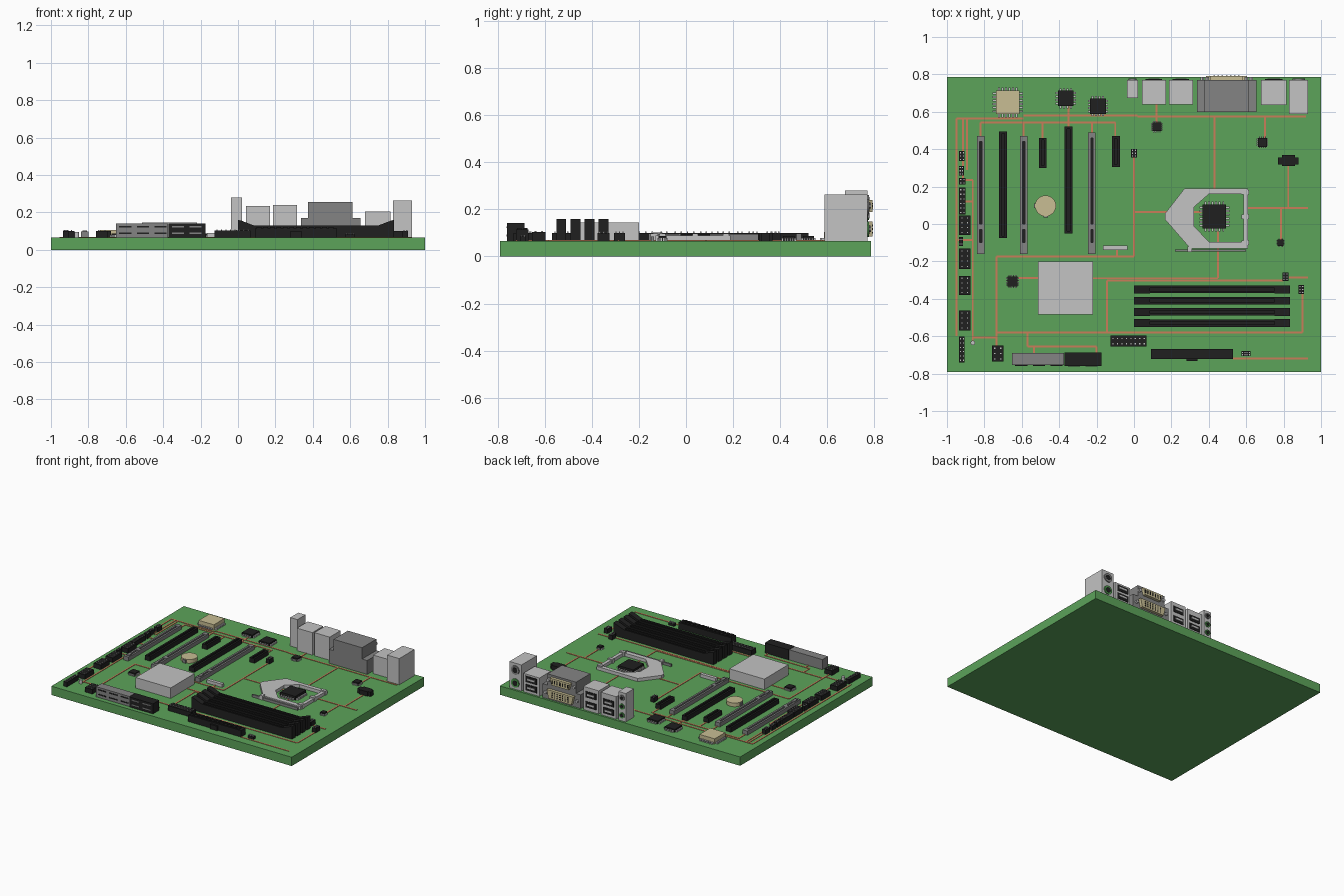
import bpy, bmesh
from math import radians
from mathutils import Matrix, Vector

cube = bpy.data.objects.get("Cube")
if cube:
    bpy.data.objects.remove(cube, do_unlink=True)

TOP = 0.066    # upper surface of the board
REAR = 0.77    # plane of the rear ports


def material(name, hexcode):
    """Flat material from an sRGB hex code, stored as linear values."""
    rgb = [int(hexcode[i:i + 2], 16) / 255 for i in (0, 2, 4)]
    linear = [((c + 0.055) / 1.055) ** 2.4 if c > 0.04 else c / 12.92 for c in rgb]
    mat = bpy.data.materials.new(name)
    mat.use_nodes = True
    mat.diffuse_color = (*linear, 1)
    mat.node_tree.nodes["Principled BSDF"].inputs["Base Color"].default_value = (*linear, 1)
    return mat


GREEN = material("board green", "5ca35a")
BLACK = material("black plastic", "202020")
LIGHT = material("light metal", "c3c3c3")
GREY = material("mid grey", "848484")
CREAM = material("cream", "c8be94")
COPPER = material("copper", "cb7d5a")
JACK = material("jack green", "4f9a4f")


def finish(name, bm, mat):
    bmesh.ops.recalc_face_normals(bm, faces=bm.faces)
    mesh = bpy.data.meshes.new(name)
    bm.to_mesh(mesh)
    bm.free()
    mesh.materials.append(mat)
    obj = bpy.data.objects.new(name, mesh)
    bpy.context.collection.objects.link(obj)
    return obj


def boxes(name, mat, items):
    """One object from boxes given as x0, x1, y0, y1, z1 and an optional z0."""
    bm = bmesh.new()
    for x0, x1, y0, y1, z1, *rest in items:
        z0 = rest[0] if rest else TOP
        place = Matrix.Translation(((x0 + x1) / 2, (y0 + y1) / 2, (z0 + z1) / 2))
        size = Matrix.Diagonal((x1 - x0, y1 - y0, z1 - z0, 1))
        bmesh.ops.create_cube(bm, size=1, matrix=place @ size)
    return finish(name, bm, mat)


def box(name, mat, *dims):
    return boxes(name, mat, [dims])


def cylinder(name, mat, centre, radius, depth, facing_rear=False, sides=24):
    bm = bmesh.new()
    turn = Matrix.Rotation(radians(90 if facing_rear else 0), 4, "X")
    bmesh.ops.create_cone(bm, cap_ends=True, segments=sides, radius1=radius, radius2=radius,
                          depth=depth, matrix=Matrix.Translation(centre) @ turn)
    return finish(name, bm, mat)


def prism(name, mat, profile, push):
    """Extrude a closed outline along a vector."""
    bm = bmesh.new()
    face = bm.faces.new([bm.verts.new(p) for p in profile])
    grown = bmesh.ops.extrude_face_region(bm, geom=[face], use_keep_orig=True)
    bmesh.ops.translate(bm, vec=Vector(push),
                        verts=[v for v in grown["geom"] if isinstance(v, bmesh.types.BMVert)])
    return finish(name, bm, mat)


def ring(name, mat, outer, inner, z0, z1):
    """Flat frame between two outlines with equal point counts."""
    bm = bmesh.new()
    loops = [[bm.verts.new((x, y, z)) for x, y in pts]
             for pts, z in ((outer, z0), (outer, z1), (inner, z1), (inner, z0))]
    n = len(outer)
    for a, b in zip(loops, loops[1:] + loops[:1]):
        for i in range(n):
            bm.faces.new((a[i], a[(i + 1) % n], b[(i + 1) % n], b[i]))
    return finish(name, bm, mat)


def chip(name, mat, x, y, half, z, pins):
    """Square package with metal legs on all four sides."""
    box(name, mat, x - half, x + half, y - half, y + half, z)
    reach, w = half * 1.28, half / pins * 0.5
    legs = []
    for i in range(pins):
        o = (2 * (i + 0.5) / pins - 1) * half * 0.9
        legs.append((x - reach, x + reach, y + o - w, y + o + w, TOP + 0.012))
        legs.append((x + o - w, x + o + w, y - reach, y + reach, TOP + 0.012))
    boxes(name + "_legs", LIGHT, legs)


def header(name, x0, x1, y0, y1, z, cols, rows):
    """Black block with a grid of metal pin tips."""
    box(name, BLACK, x0, x1, y0, y1, z)
    tips = []
    for i in range(cols):
        for j in range(rows):
            x = x0 + (x1 - x0) * (i + 0.5) / cols
            y = y0 + (y1 - y0) * (j + 0.5) / rows
            tips.append((x - 0.003, x + 0.003, y - 0.003, y + 0.003, z + 0.006, z))
    boxes(name + "_pins", LIGHT, tips)


# Board
box("board", GREEN, -1, 1, -0.79, 0.785, TOP, 0)

# Copper traces: start, end and the fixed coordinate
across = [(-.95, -.59, .565), (-.91, -.86, .235), (-.91, -.86, .12), (-.94, -.86, -.085),
          (-.82, -.1, .543), (-.59, .02, .58), (.02, .92, .575), (.6, .93, .085), (0, .36, .065),
          (-.735, 0, -.173), (-.735, .9, -.58), (-.62, -.51, -.288), (-.22, .45, -.29),
          (-.145, .8, -.303), (.83, .93, -.287), (-.86, -.735, -.607), (-.57, -.2, -.655),
          (.53, .93, -.72)]
along = [(-.6, .565, -.95), (.235, .565, -.915), (.29, .565, -.893), (-.645, .235, -.862),
         (.46, .543, -.82), (.46, .543, -.59), (.46, .543, -.49), (.49, .543, -.225),
         (.46, .543, -.1), (.52, .64, -.35), (.54, .64, .12), (.19, .575, .43), (.46, .575, .7),
         (.085, .31, .825), (-.085, .085, .785), (-.173, .36, 0), (-.65, -.173, -.735),
         (-.58, -.37, .9), (-.29, -.04, .45), (-.58, -.303, -.145), (-.655, -.58, -.57),
         (-.69, -.655, -.535), (-.69, -.655, -.2), (-.173, -.13, -.09)]
w, skin = 0.005, TOP + 0.003
boxes("traces_across", COPPER, [(a, b, y - w, y + w, skin) for a, b, y in across])
boxes("traces_along", COPPER, [(x - w, x + w, a, b, skin) for a, b, x in along])

# Long grey expansion slots with a dark channel and an end latch
for i, (x, y1) in enumerate([(-.82, .47), (-.59, .47), (-.225, .49)]):
    boxes(f"grey_slot_{i}", GREY,
          [(x + s * .013 - .007, x + s * .013 + .007, -.13, y1, .095) for s in (-1, 1)]
          + [(x - .02, x + .02, y, y + .03, .097) for y in (-.16, -.03, y1 - .03)]
          + [(x - .012, x + .012, -.14, -.1, .102)])
    box(f"grey_slot_channel_{i}", BLACK, x - .007, x + .007, -.12, y1 - .01, .082)

# Black expansion slots, long and short
for i, (x, y0, y1) in enumerate([(-.7, -.075, .495), (-.35, -.05, .52),
                                 (-.488, .3, .46), (-.097, .305, .47)]):
    boxes(f"black_slot_{i}", BLACK,
          [(x + s * .014 - .007, x + s * .014 + .007, y0, y1, .1) for s in (-1, 1)]
          + [(x - .01, x + .01, y0, y1, .085)]
          + [(x - .02, x + .02, y, y + .012, .1) for y in (y0, y1 - .012)])

# Memory slots with raised end clips
clip = [(0, TOP), (0, .16), (.02, .155), (.085, .13), (.085, TOP)]
for i in range(4):
    y = -.35 - i * .06
    boxes(f"memory_slot_{i}", BLACK, [(.05, .785, y - .02, y + .02, .118)]
          + [(.05, .785, y + s * .014 - .006, y + s * .014 + .006, .13) for s in (-1, 1)])
    for side in (0, 1):
        outline = [(.835 - x if side else x, y - .021, z) for x, z in clip]
        prism(f"memory_clip_{i}_{side}", BLACK, outline, (0, .042, 0))

# Processor socket frame, lever and processor
ring("socket_frame", LIGHT,
     [(.165, .055), (.27, .19), (.61, .19), (.61, -.13), (.3, -.13), (.165, .025)],
     [(.32, .09), (.4, .16), (.585, .16), (.585, -.095), (.4, -.095), (.32, -.01)], TOP, .09)
boxes("socket_corners", LIGHT, [(.575, .615, y - .012, y + .012, .098) for y in (-.1, .04, .17)]
      + [(.285, .31, -.15, -.12, .098)])
box("socket_lever", GREY, .22, .6, -.148, -.136, .085)
chip("processor", BLACK, .43, .04, .063, .095, 6)

# Chips
chip("cream_chip", CREAM, -.675, .65, .063, .105, 6)
for i, (x, y, half) in enumerate([(-.365, .672, .042), (-.193, .63, .042), (.122, .52, .024),
                                  (.687, .437, .024), (.783, -.1, .017), (-.65, -.308, .027)]):
    chip(f"black_chip_{i}", BLACK, x, y, half, .088, 4)

# Heatsink, crystal and battery
box("heatsink", LIGHT, -.512, -.22, -.485, -.2, .145)
box("crystal", LIGHT, -.165, -.035, -.14, -.115, .09)
cylinder("battery", CREAM, (-.473, .097, .08), .056, .028, sides=32)
boxes("battery_holder", GREY, [(-.535, -.515, .085, .11, .09), (-.485, -.46, .035, .05, .09)])
cylinder("board_stud", LIGHT, (-.862, -.635, .08), .012, .028)

# Pin headers down the right edge
for i, (x1, y0, y1, rows) in enumerate([
        (-.905, .337, .39, 3), (-.91, .26, .31, 3), (-.9, .21, .247, 2), (-.9, .05, .195, 6),
        (-.875, -.058, .045, 4), (-.915, -.118, -.07, 2), (-.875, -.24, -.13, 4),
        (-.875, -.38, -.277, 4), (-.875, -.57, -.463, 4), (-.905, -.74, -.602, 6)]):
    header(f"edge_header_{i}", -.935, x1, y0, y1, .1, 2, rows)

# Other headers
header("fan_header", -.76, -.697, -.735, -.65, .1, 2, 3)
header("drive_header", -.125, .067, -.655, -.597, .103, 8, 2)
header("small_header_front", .575, .623, -.705, -.68, .085, 4, 2)
header("small_header_left", .88, .91, -.375, -.325, .1, 2, 3)
header("small_header_memory", .795, .825, -.305, -.26, .1, 2, 3)
header("small_header_middle", -.015, .015, .355, .402, .1, 2, 3)
boxes("power_small", BLACK, [(.77, .88, .318, .355, .1), (.79, .86, .31, .368, .1)])

# Main power connector with a grid of sockets
box("main_power", BLACK, .09, .53, -.722, -.668, .115)
boxes("main_power_cells", BLACK, [(.1 + i * .035, .125 + i * .035, y, y + .018, .121, .115)
                                  for i in range(12) for y in (-.717, -.691)])
box("main_power_latch", BLACK, .28, .34, -.733, -.72, .1)

# Stacked drive ports on the front edge
box("drive_ports_grey", GREY, -.652, -.375, -.755, -.69, .142)
box("drive_ports_black", BLACK, -.372, -.175, -.76, -.687, .142)
for i in range(5):
    x, front, frame = -.645 + i * .094, (-.755 if i < 3 else -.76), (BLACK if i < 3 else GREY)
    boxes(f"drive_port_{i}", frame, [(x + .01, x + .075, front - .003, front, z + .008, z)
                                     for z in (.085, .12)])

# Rear port housings
housings = {"audio": (-.038, .022, .675, REAR, .28), "network": (.042, .17, .64, REAR, .235),
            "usb_pair": (.187, .315, .64, REAR, .24), "usb_low": (.68, .815, .635, REAR, .205),
            "keyboard": (.83, .93, .588, REAR, .263)}
for name, dims in housings.items():
    box(name + "_housing", LIGHT, *dims)
boxes("video_housing", GREY, [(.337, .655, .6, REAR, .17), (.375, .612, .6, REAR, .255)])

# Rear openings: dark plates with light tongues
for name, x0, x1, levels in [("network", .042, .17, (.085, .15)), ("usb_pair", .187, .315, (.09, .165)),
                             ("usb_low", .68, .815, (.085, .147))]:
    boxes(name + "_openings", BLACK, [(x0 + .02, x1 - .02, REAR, REAR + .004, z + .045, z) for z in levels])
    boxes(name + "_tongues", LIGHT,
          [(x0 + .035, x1 - .035, REAR, REAR + .008, z + .03, z + .017) for z in levels])

# Round rear jacks
for name, x, r, heights in [("audio", -.008, .021, (.11, .175, .24)), ("keyboard", .88, .033, (.115, .212))]:
    for i, z in enumerate(heights):
        tint = GREY if i == len(heights) - 1 else JACK
        cylinder(f"{name}_jack_{i}", tint, (x, REAR, z), r, .014, True)
        cylinder(f"{name}_hole_{i}", BLACK, (x, REAR, z), r * .6, .018, True)

# Video connectors with tapered shells, pin holes and screw posts
for name, half, z0, z1 in [("lower", .11, .085, .148), ("upper", .085, .19, .24)]:
    shell = [(.495 + x, REAR, z) for x, z in
             ((-half, z1), (half, z1), (half - .015, z0), (.015 - half, z0))]
    prism(f"video_{name}_shell", CREAM, shell, (0, .022, 0))
    boxes(f"video_{name}_holes", BLACK, [
        (.495 + k * .022 - .004, .495 + k * .022 + .004, .79, .794, z + .004, z - .004)
        for k in range(-3, 4) for z in (z0 + .016, (z0 + z1) / 2, z1 - .016)])
    for s in (-1, 1):
        cylinder(f"video_{name}_screw_{s}", LIGHT,
                 (.495 + s * (half + .02), REAR + .005, (z0 + z1) / 2), .012, .02, True, 6)
